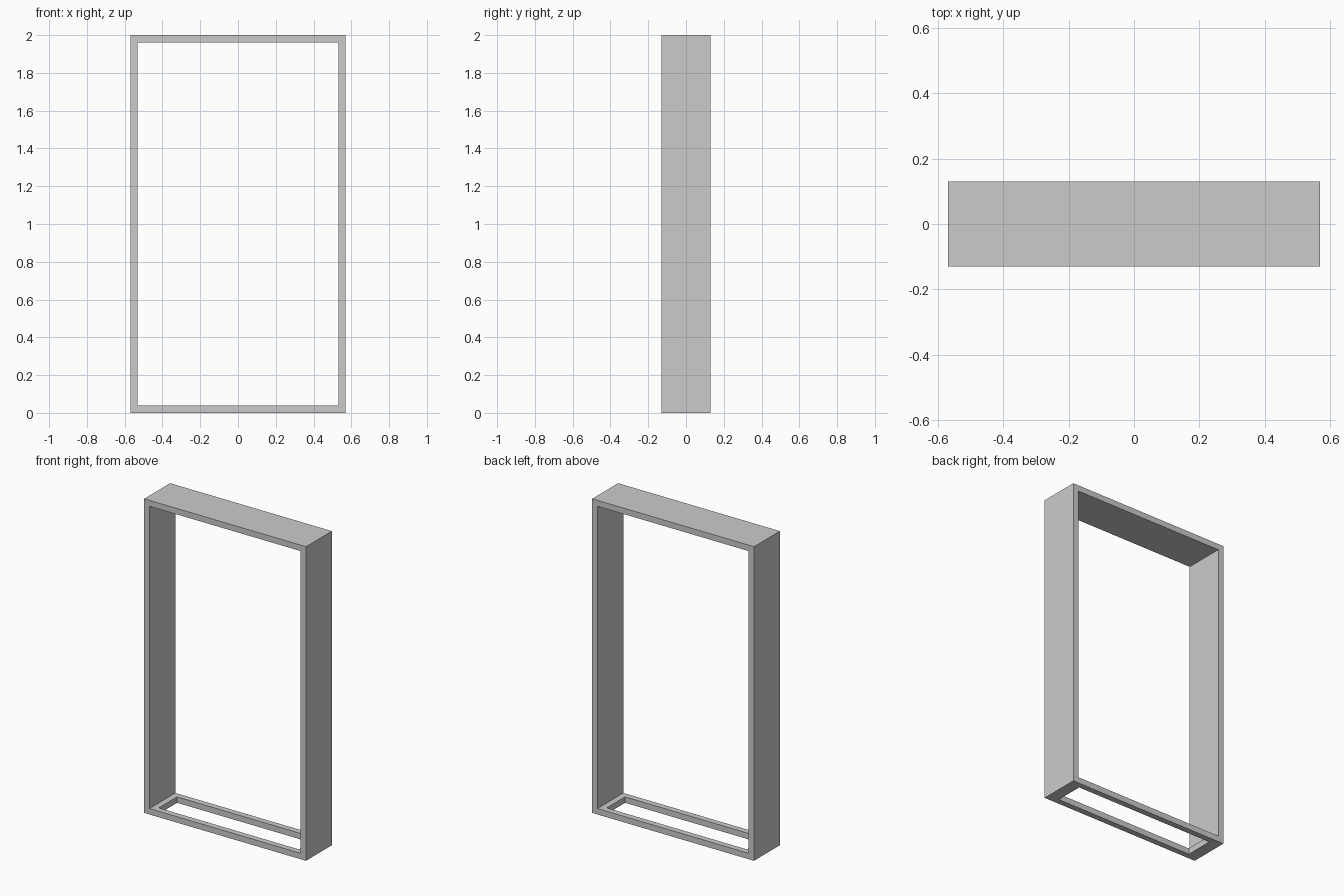
import bpy

if "Cube" in bpy.data.objects:
    bpy.data.objects.remove(bpy.data.objects["Cube"])

W, D, H = 1.14, 0.26, 2.0   # overall size
T = 0.038                   # board thickness


def box(name, size, z_mid):
    bpy.ops.mesh.primitive_cube_add(size=1, location=(0, 0, z_mid))
    ob = bpy.context.object
    ob.name = name
    ob.scale = size
    bpy.ops.object.transform_apply(location=True, rotation=False, scale=True)
    return ob


def cut(target, cutter):
    mod = target.modifiers.new(cutter.name, 'BOOLEAN')
    mod.operation = 'DIFFERENCE'
    mod.solver = 'EXACT'
    mod.object = cutter
    cutter.hide_render = True
    cutter.display_type = 'WIRE'


# Outer shell of the upright frame
frame = box("door_frame", (W, D, H), H / 2)

# Main opening, running front to back
cut(frame, box("main_opening_cutter", (W - 2 * T, D * 2, H - 2 * T), H / 2))

# Slot through the bottom sill, leaving a rim all round
cut(frame, box("sill_slot_cutter", (W - 4 * T, D - 2 * T, 0.4), 0.0))
